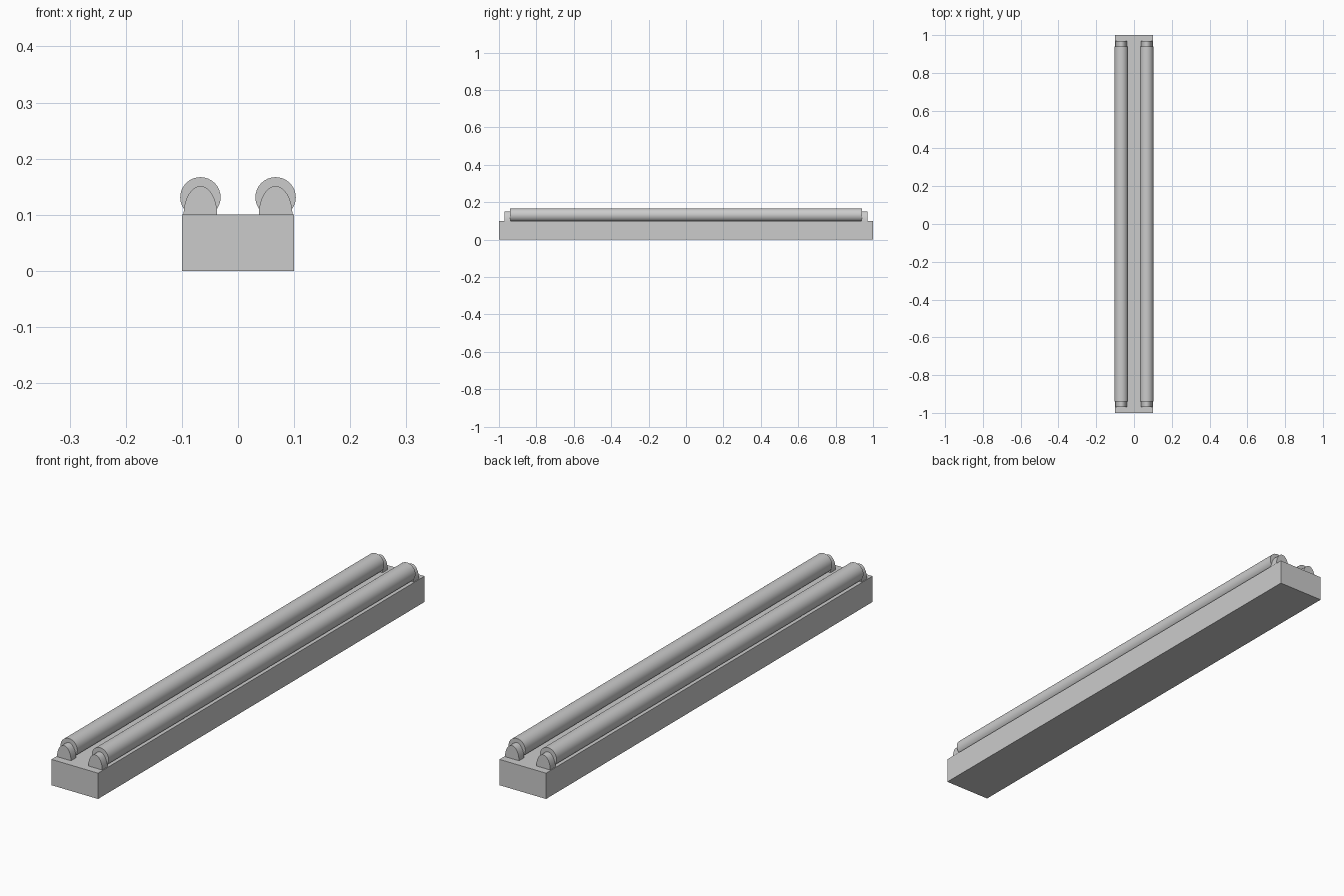
import bpy, bmesh, math

if "Cube" in bpy.data.objects:
    bpy.data.objects.remove(bpy.data.objects["Cube"])

TUBE_X, TUBE_Z, TUBE_R = 0.067, 0.131, 0.036


def extrude_profile(name, points, y0, y1):
    """Solid made by extruding an x/z outline along y."""
    bm = bmesh.new()
    face = bm.faces.new([bm.verts.new((x, y0, z)) for x, z in points])
    geo = bmesh.ops.extrude_face_region(bm, geom=[face])["geom"]
    moved = [v for v in geo if isinstance(v, bmesh.types.BMVert)]
    bmesh.ops.translate(bm, verts=moved, vec=(0, y1 - y0, 0))
    bmesh.ops.recalc_face_normals(bm, faces=bm.faces)
    mesh = bpy.data.meshes.new(name)
    bm.to_mesh(mesh)
    bm.free()
    obj = bpy.data.objects.new(name, mesh)
    bpy.context.collection.objects.link(obj)
    return obj


def smooth(obj):
    bpy.ops.object.select_all(action="DESELECT")
    obj.select_set(True)
    bpy.context.view_layer.objects.active = obj
    bpy.ops.object.shade_smooth_by_angle(angle=math.radians(35))


def arc(cx, cz, rx, rz, a0, a1, n, closed=False):
    steps = n if closed else n + 1
    return [(cx + rx * math.cos(a0 + (a1 - a0) * i / n),
             cz + rz * math.sin(a0 + (a1 - a0) * i / n)) for i in range(steps)]


# Fixture housing
extrude_profile("housing", [(-0.1, 0), (0.1, 0), (0.1, 0.1), (-0.1, 0.1)], -1, 1)

for side, s in (("left", -1), ("right", 1)):
    x = s * TUBE_X
    # Lamp tube
    smooth(extrude_profile(side + "_tube",
                           arc(x, TUBE_Z, TUBE_R, TUBE_R, 0, 2 * math.pi, 32, True),
                           -0.94, 0.94))
    # Arched lamp holders at both ends
    for end, e in (("front", -1), ("back", 1)):
        smooth(extrude_profile(f"{side}_{end}_holder",
                               arc(x, 0.1, 0.03, 0.051, 0, math.pi, 16),
                               e * 0.938, e * 0.97))
